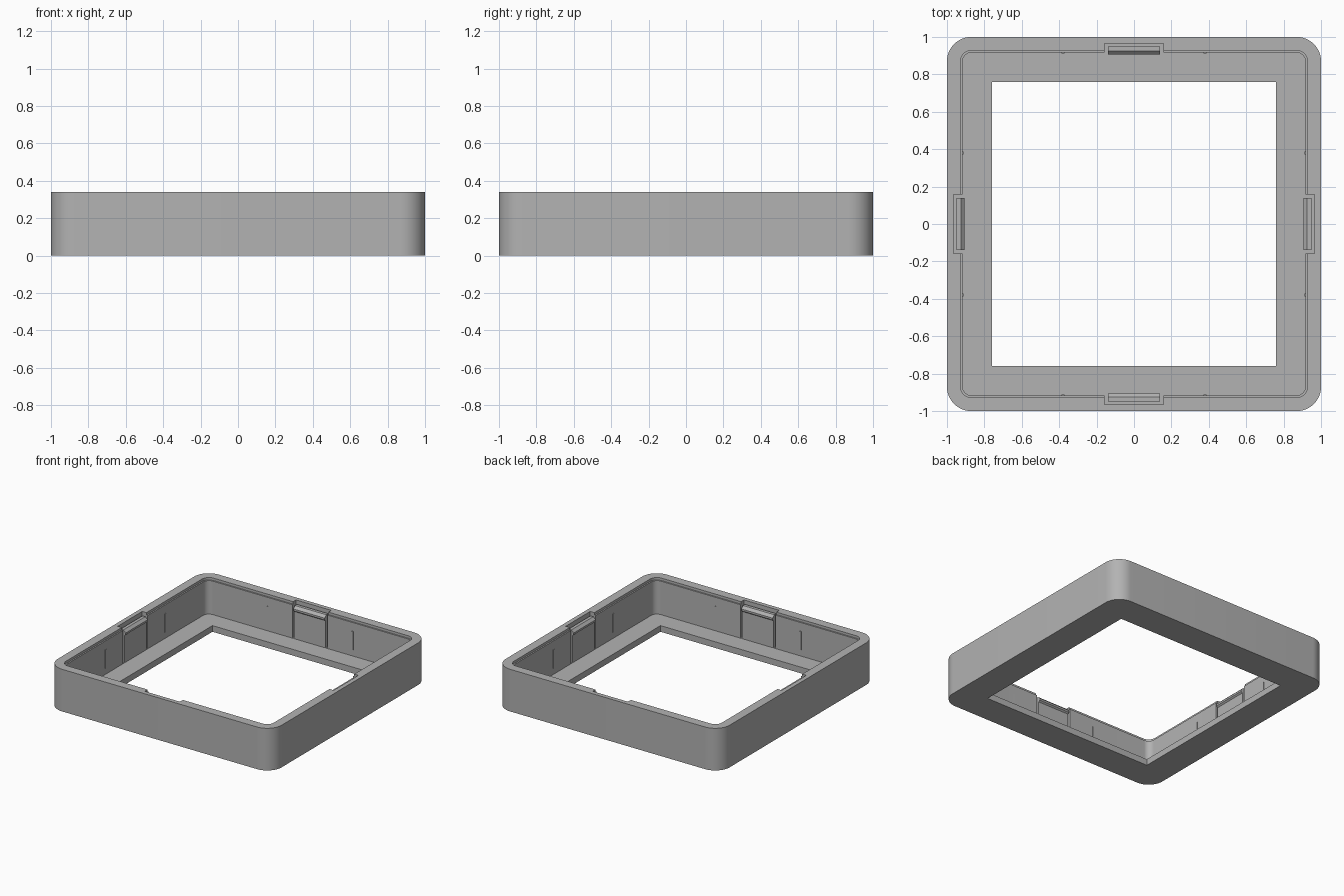
import bpy, bmesh, math
from mathutils import Matrix, Vector

if "Cube" in bpy.data.objects:
    bpy.data.objects.remove(bpy.data.objects["Cube"])

HEIGHT, FLOOR = 0.34, 0.05
WALL = 0.917            # half width of the inside of the tray

grey = bpy.data.materials.new("mid_grey")
grey.use_nodes = True
colour = (0.45, 0.45, 0.45, 1)
grey.diffuse_color = colour
grey.node_tree.nodes["Principled BSDF"].inputs["Base Color"].default_value = colour


def finish(name, bm):
    bmesh.ops.recalc_face_normals(bm, faces=bm.faces)
    mesh = bpy.data.meshes.new(name)
    bm.to_mesh(mesh)
    bm.free()
    mesh.materials.append(grey)
    obj = bpy.data.objects.new(name, mesh)
    bpy.context.collection.objects.link(obj)
    return obj


def rounded_ring(bm, half, radius, z, steps=12):
    """Vertices of a rounded square; radius 0 gives sharp corners."""
    ring = []
    for corner in range(4):
        turn = corner * math.pi / 2
        centre = Matrix.Rotation(turn, 3, 'Z') @ Vector((half - radius, half - radius, z))
        for i in range(steps + 1):
            a = turn + math.pi / 2 * i / steps
            ring.append(bm.verts.new(centre + radius * Vector((math.cos(a), math.sin(a), 0))))
    return ring


def add_box(bm, x0, x1, y0, y1, z0, z1, turn):
    size = Matrix.Diagonal((x1 - x0, y1 - y0, z1 - z0, 1))
    place = Matrix.Translation(((x0 + x1) / 2, (y0 + y1) / 2, (z0 + z1) / 2))
    bmesh.ops.create_cube(bm, size=1, matrix=turn @ place @ size)


turns = [Matrix.Rotation(i * math.pi / 2, 4, 'Z') for i in range(4)]

# Frame: outer wall, stepped rim, inner wall, ledge and square opening
bm = bmesh.new()
rings = [rounded_ring(bm, *r) for r in (
    (1, 0.13, 0), (1, 0.13, HEIGHT),
    (0.928, 0.06, HEIGHT), (0.928, 0.06, HEIGHT - 0.02),
    (WALL, 0.05, HEIGHT - 0.02), (WALL, 0.05, FLOOR),
    (0.76, 0, FLOOR), (0.76, 0, 0))]
for a, b in zip(rings, rings[1:] + rings[:1]):
    for i in range(len(a)):
        j = (i + 1) % len(a)
        bm.faces.new((a[i], a[j], b[j], b[i]))
bmesh.ops.remove_doubles(bm, verts=bm.verts, dist=1e-5)
frame = finish("frame", bm)

# Clip pockets cut into the middle of each wall
bm = bmesh.new()
for turn in turns:
    add_box(bm, -0.157, 0.157, 0.88, 0.965, FLOOR + 0.002, HEIGHT + 0.1, turn)
cutter = finish("pocket_cutter", bm)
cutter.hide_render = True
cut = frame.modifiers.new("pockets", 'BOOLEAN')
cut.operation, cut.solver, cut.object = 'DIFFERENCE', 'EXACT', cutter
bpy.context.view_layer.objects.active = frame
frame.select_set(True)
bpy.ops.object.modifier_apply(modifier=cut.name)
bpy.data.objects.remove(cutter)
bpy.ops.object.shade_smooth_by_angle(angle=math.radians(30))

# Snap clips: an upright tab with a hooked top, one per wall
hook = [(0.95, FLOOR), (WALL, FLOOR), (WALL, 0.27), (0.905, 0.28),
        (0.905, 0.295), (0.925, 0.315), (0.95, 0.315)]
bm = bmesh.new()
for turn in turns:
    face = bm.faces.new([bm.verts.new(turn @ Vector((-0.14, y, z))) for y, z in hook])
    extruded = bmesh.ops.extrude_face_region(bm, geom=[face])["geom"]
    bmesh.ops.translate(bm, vec=turn.to_3x3() @ Vector((0.28, 0, 0)),
                        verts=[v for v in extruded if isinstance(v, bmesh.types.BMVert)])
finish("snap_clips", bm)

# Thin locating ribs either side of each clip
bm = bmesh.new()
for turn in turns:
    for x in (-0.38, 0.38):
        add_box(bm, x - 0.008, x + 0.008, WALL - 0.005, WALL + 0.005, 0.1, 0.25, turn)
finish("locating_ribs", bm)
